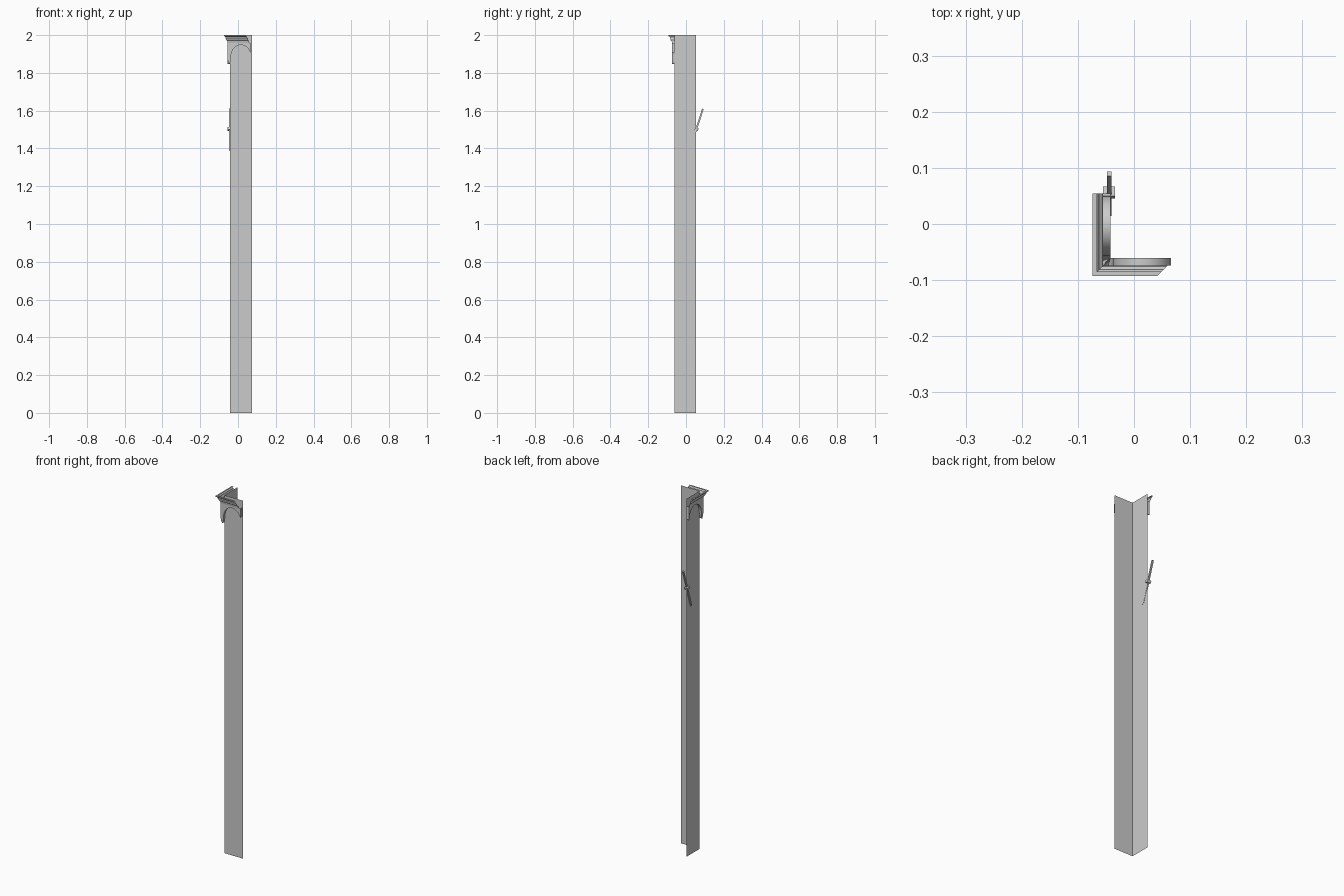
import bpy, bmesh, math
from mathutils import Matrix, Vector

cube = bpy.data.objects.get("Cube")
if cube:
    bpy.data.objects.remove(cube, do_unlink=True)

stone = bpy.data.materials.new("plain_grey")
stone.use_nodes = True
GREY = (0.6, 0.6, 0.6, 1)
stone.diffuse_color = GREY
stone.node_tree.nodes["Principled BSDF"].inputs["Base Color"].default_value = GREY

CX, CY = -0.042, -0.061     # outer corner of the two walls
LENGTH, HEIGHT = 0.115, 2.0
DEPTH = 0.013               # how far the arch panel stands off the wall
PANEL_TOP = 1.958


def place(side, u, d, z):
    """u runs along the wall from the corner, d stands out from it."""
    if side == "front":
        return Vector((CX + u, CY - d, z))
    return Vector((CX - d, CY + u, z))


def make(name, quads, smooth=False):
    bm = bmesh.new()
    for q in quads:
        bm.faces.new([bm.verts.new(p) for p in q])
    bmesh.ops.remove_doubles(bm, verts=bm.verts, dist=1e-5)
    return finish(name, bm, smooth)


def finish(name, bm, smooth=False):
    mesh = bpy.data.meshes.new(name)
    bm.to_mesh(mesh)
    bm.free()
    mesh.materials.append(stone)
    ob = bpy.data.objects.new(name, mesh)
    bpy.context.collection.objects.link(ob)
    if smooth:
        bpy.ops.object.select_all(action="DESELECT")
        ob.select_set(True)
        bpy.context.view_layer.objects.active = ob
        bpy.ops.object.shade_smooth_by_angle(angle=math.radians(35))
    return ob


def oriented(side, q):
    return q if side == "front" else q[::-1]


def wall(side):
    ends = [(0, 0), (LENGTH, 0), (LENGTH, HEIGHT), (0, HEIGHT)]
    make(side + "_wall", [oriented(side, [place(side, u, 0, z) for u, z in ends])])


def arch_panel(side, end):
    # lower edge: pointed corner drop, then the round arch
    edge = [(-DEPTH, 1.872), (-0.009, 1.858), (-0.004, 1.848), (0.001, 1.856), (0.003, 1.872)]
    half = LENGTH / 2
    for i in range(25):
        a = math.pi * (1 - i / 24)
        u = half + 0.053 * math.cos(a)
        if u < end:
            edge.append((u, 1.885 + 0.063 * math.sin(a)))
    edge.append((end, edge[-1][1]))
    quads = []
    for (u0, z0), (u1, z1) in zip(edge, edge[1:]):
        lo0, lo1 = place(side, u0, DEPTH, z0), place(side, u1, DEPTH, z1)
        quads.append([lo0, lo1, place(side, u1, DEPTH, PANEL_TOP), place(side, u0, DEPTH, PANEL_TOP)])
        # underside back to the wall
        quads.append([place(side, max(u0, -0.001), 0, z0), place(side, max(u1, 0), 0, z1), lo1, lo0])
    z = edge[-1][1]
    quads.append([place(side, end, DEPTH, z), place(side, end, 0, z),
                  place(side, end, 0, PANEL_TOP), place(side, end, DEPTH, PANEL_TOP)])
    make(side + "_arch_panel", [oriented(side, q) for q in quads], True)


def cornice(side, mitred):
    # stepped moulding swept along the wall
    profile = [(DEPTH, PANEL_TOP), (0.015, 1.968), (0.020, 1.973), (0.021, 1.980),
               (0.024, 1.984), (0.025, 1.990), (0.032, 1.995), (0.032, HEIGHT), (0.024, HEIGHT)]
    quads = []
    for (d0, z0), (d1, z1) in zip(profile, profile[1:]):
        e0, e1 = [LENGTH - d if mitred else LENGTH for d in (d0, d1)]
        quads.append(oriented(side, [place(side, -d0, d0, z0), place(side, e0, d0, z0),
                                     place(side, e1, d1, z1), place(side, -d1, d1, z1)]))
    make(side + "_cornice", quads)


for side, panel_end, mitred in (("front", 0.108, True), ("side", LENGTH, False)):
    wall(side)
    arch_panel(side, panel_end)
    cornice(side, mitred)


def box(name, centre, size, tilt):
    bm = bmesh.new()
    bmesh.ops.create_cube(bm, size=1)
    bm.transform(Matrix.Translation(centre) @ Matrix.Rotation(tilt, 4, "X")
                 @ Matrix.Diagonal((*size, 1)))
    return finish(name, bm)


# tilted lever and its pivot on the free edge of the side wall
tilt = -math.radians(18)
box("lever_bar", (-0.0445, 0.054, 1.5), (0.008, 0.009, 0.23), tilt)
box("lever_pivot", (-0.0445, 0.056, 1.503), (0.022, 0.018, 0.014), tilt)
